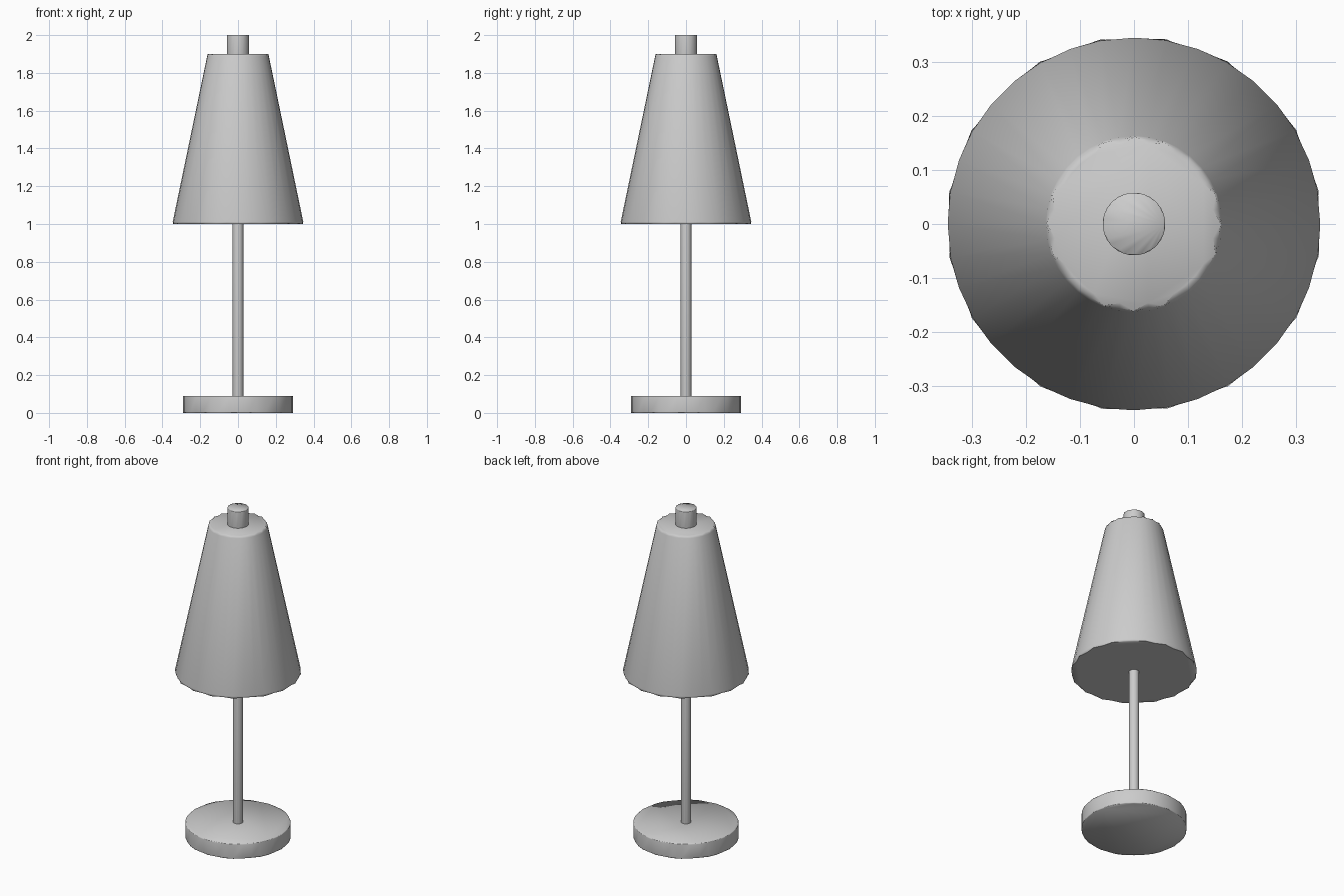
import bpy, bmesh
from math import radians, sin, cos, tau

if "Cube" in bpy.data.objects:
    bpy.data.objects.remove(bpy.data.objects["Cube"])

SIDES = 36


def turned(name, r_low, r_high, z_low, z_high, bevel):
    """Closed round part with softly bevelled rims."""
    bm = bmesh.new()
    rings = []
    for r, z in ((r_low, z_low), (r_high, z_high)):
        rings.append([bm.verts.new((r * cos(tau * i / SIDES), r * sin(tau * i / SIDES), z))
                      for i in range(SIDES)])
    low, high = rings
    bm.faces.new(low[::-1])
    bm.faces.new(high)
    for i in range(SIDES):
        j = (i + 1) % SIDES
        bm.faces.new((low[i], low[j], high[j], high[i]))
    rims = [e for e in bm.edges if abs(e.verts[0].co.z - e.verts[1].co.z) < 1e-6]
    bmesh.ops.bevel(bm, geom=rims, offset=bevel, segments=2, profile=0.5, affect='EDGES')
    mesh = bpy.data.meshes.new(name)
    bm.to_mesh(mesh)
    bm.free()
    obj = bpy.data.objects.new(name, mesh)
    bpy.context.collection.objects.link(obj)
    bpy.context.view_layer.objects.active = obj
    obj.select_set(True)
    bpy.ops.object.shade_smooth_by_angle(angle=radians(50))
    obj.select_set(False)
    return obj


# Weighted foot and slim pole
turned("base", 0.29, 0.29, 0.0, 0.09, 0.005)
turned("pole", 0.028, 0.028, 0.08, 1.02, 0.002)

# Tapered closed shade and the cap on top
turned("shade", 0.348, 0.161, 1.0, 1.9, 0.012)
turned("top_cap", 0.058, 0.058, 1.88, 2.0, 0.003)
